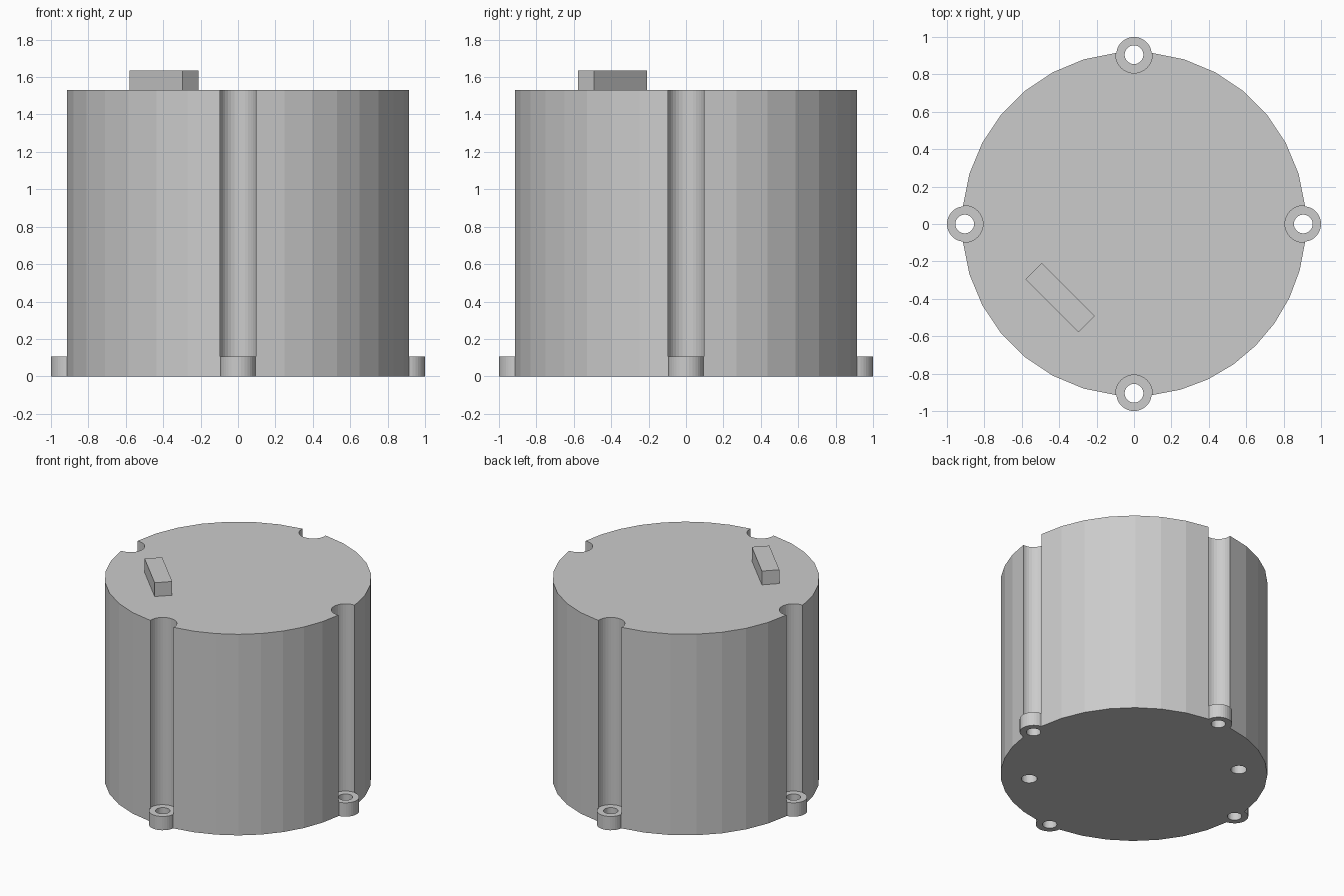
import bpy, bmesh
from math import cos, sin, pi, acos, atan2
from mathutils import Matrix

if "Cube" in bpy.data.objects:
    bpy.data.objects.remove(bpy.data.objects["Cube"])

R, H = 0.92, 1.53              # body radius and height
BC, BR, BH = 0.905, 0.095, 0.105   # lug centre distance, radius, height
HOLE_R, NOTCH_R = 0.05, 0.098


def make_object(name, bm):
    bmesh.ops.recalc_face_normals(bm, faces=bm.faces)
    mesh = bpy.data.meshes.new(name)
    bm.to_mesh(mesh)
    bm.free()
    obj = bpy.data.objects.new(name, mesh)
    bpy.context.collection.objects.link(obj)
    return obj


def add_cylinder(bm, x, y, r, z0, z1, sides=32):
    bmesh.ops.create_cone(bm, cap_ends=True, segments=sides, radius1=r, radius2=r,
                          depth=z1 - z0,
                          matrix=Matrix.Translation((x, y, (z0 + z1) / 2)))


def cut(target, cutter):
    cutter.hide_render = True
    mod = target.modifiers.new("cut", 'BOOLEAN')
    mod.operation = 'DIFFERENCE'
    mod.solver = 'EXACT'
    mod.object = cutter
    bpy.context.view_layer.objects.active = target
    bpy.ops.object.modifier_apply(modifier=mod.name)
    bpy.data.objects.remove(cutter)


# Outline: faceted circle with four round screw lugs
xi = (R * R + BC * BC - BR * BR) / (2 * BC)
half = acos(xi / R)
lug_half = atan2(R * sin(half), xi - BC)
outline = []
for q in range(4):
    a = q * pi / 2
    for i in range(17):
        t = a - lug_half + 2 * lug_half * i / 16
        outline.append((BC * cos(a) + BR * cos(t), BC * sin(a) + BR * sin(t)))
    n = 8 if q == 3 else 7     # one quarter has an extra facet
    for i in range(1, n):
        t = a + half + (pi / 2 - 2 * half) * i / n
        outline.append((R * cos(t), R * sin(t)))

# Body
bm = bmesh.new()
base = bm.faces.new([bm.verts.new((x, y, 0)) for x, y in outline])
ext = bmesh.ops.extrude_face_region(bm, geom=[base], use_keep_orig=True)
bmesh.ops.translate(bm, vec=(0, 0, H),
                    verts=[v for v in ext["geom"] if isinstance(v, bmesh.types.BMVert)])
body = make_object("motor_body", bm)

# Screwdriver channels above the lugs
corners = [(BC, 0), (0, BC), (-BC, 0), (0, -BC)]
bm = bmesh.new()
for x, y in corners:
    add_cylinder(bm, x, y, NOTCH_R, BH, H + 0.2)
cut(body, make_object("channel_cutter", bm))

# Screw holes through the lugs, and two blind holes underneath
bm = bmesh.new()
for x, y in corners:
    add_cylinder(bm, x, y, HOLE_R, -0.1, 0.2)
for s in (1, -1):
    add_cylinder(bm, 0.513 * s, -0.513 * s, 0.055, -0.1, 0.2)
cut(body, make_object("hole_cutter", bm))

# Rectangular key on the top face
bm = bmesh.new()
bmesh.ops.create_cube(bm, size=1, matrix=Matrix.Translation((-0.395, -0.393, H + 0.0525))
                      @ Matrix.Rotation(-pi / 4, 4, 'Z')
                      @ Matrix.Diagonal((0.4, 0.123, 0.105, 1)))
make_object("top_key", bm)
